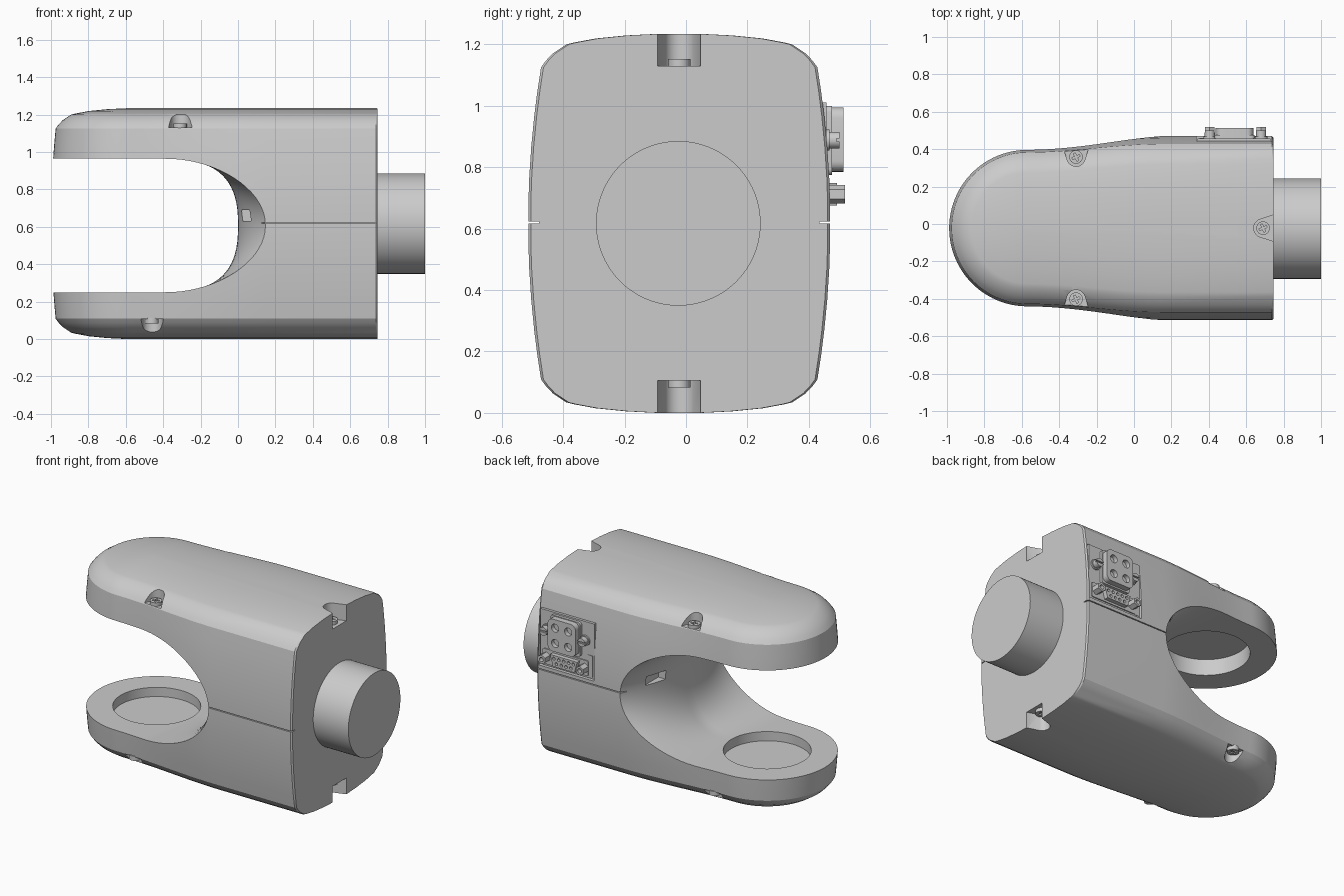
import bpy, bmesh, math
from mathutils import Matrix, Vector

if "Cube" in bpy.data.objects:
    bpy.data.objects.remove(bpy.data.objects["Cube"])

YC, ZC = -0.022, 0.617


def finish(name, bm, angle=25):
    bmesh.ops.recalc_face_normals(bm, faces=bm.faces)
    me = bpy.data.meshes.new(name)
    bm.to_mesh(me)
    bm.free()
    ob = bpy.data.objects.new(name, me)
    bpy.context.collection.objects.link(ob)
    smooth(ob, angle)
    return ob


def smooth(ob, angle=25):
    bpy.ops.object.select_all(action='DESELECT')
    ob.select_set(True)
    bpy.context.view_layer.objects.active = ob
    bpy.ops.object.shade_smooth_by_angle(angle=math.radians(angle))


def loft(name, rings, closed=True):
    bm = bmesh.new()
    vs = [[bm.verts.new(p) for p in r] for r in rings]
    n = len(rings[0])
    for a, b in zip(vs, vs[1:]):
        for i in range(n):
            j = (i + 1) % n
            if closed or j:
                bm.faces.new((a[i], a[j], b[j], b[i]))
    bm.faces.new(vs[0])
    bm.faces.new(vs[-1])
    if not closed:
        bm.faces.new([r[0] for r in vs] + [r[-1] for r in reversed(vs)])
    return finish(name, bm)


def prism(name, pts, z0, z1):
    return loft(name, [[(x, y, z) for x, y in pts] for z in (z0, z1)])


def box(name, lo, hi, bevel=0):
    bm = bmesh.new()
    lo, hi = Vector(lo), Vector(hi)
    bmesh.ops.create_cube(bm, size=1, matrix=Matrix.Translation((lo + hi) / 2)
                          @ Matrix.Diagonal((*(hi - lo), 1)))
    if bevel:  # round the corners that run along y
        es = [e for e in bm.edges if abs((e.verts[0].co - e.verts[1].co).y) > 1e-4]
        bmesh.ops.bevel(bm, geom=es, offset=bevel, segments=5, affect='EDGES', profile=0.5)
    return finish(name, bm)


def cyl(name, c, r, depth, axis='Z', seg=64, r2=None):
    bm = bmesh.new()
    rot = {'X': Matrix.Rotation(math.pi / 2, 4, 'Y'), 'Z': Matrix.Identity(4),
           'Y': Matrix.Rotation(-math.pi / 2, 4, 'X')}[axis]
    bmesh.ops.create_cone(bm, cap_ends=True, segments=seg, radius1=r,
                          radius2=r if r2 is None else r2, depth=depth,
                          matrix=Matrix.Translation(c) @ rot)
    return finish(name, bm)


def cut(ob, *cutters):
    for c in cutters:
        c.hide_render = True
        m = ob.modifiers.new("cut", 'BOOLEAN')
        m.operation, m.object, m.solver = 'DIFFERENCE', c, 'EXACT'
        bpy.context.view_layer.objects.active = ob
        bpy.ops.object.modifier_apply(modifier=m.name)
        bpy.data.objects.remove(c)
    smooth(ob)


# Fork housing: plan outlines stacked in z, offset inwards towards top and bottom
def taper(x):
    t = min(1, max(0, (x + 0.57) / 0.72))
    return t * t * (3 - 2 * t)


def width(x):
    return 0.43 + 0.062 * taper(x)


def outline(z, s):
    k = 0.017 * min(1, s / 0.042)
    half = [(0.747, width(0.7) - s - 0.008), (0.738, width(0.7) - s)]
    half += [(x, width(x) - s + k * (1 - taper(x)))
             for x in [0.15 - 0.06 * i for i in range(12)]]
    r = 0.43 - s + k
    half += [(-0.57 - r * math.sin(a), r * math.cos(a))
             for a in [math.pi / 2 * i / 24 for i in range(25)]]
    pts = half + [(x, -y) for x, y in reversed(half[:-1])]
    return [(x, YC + y, z) for x, y in pts]


levels = [(h, 0.042 * (h / 0.508) ** 2) for h in (0.06, 0.15, 0.25, 0.35, 0.43, 0.508)]
levels += [(0.53, 0.058), (0.553, 0.08), (0.583, 0.125), (0.589, 0.15), (0.602, 0.22),
           (0.612, 0.32), (0.617, 0.42)]
rings = [outline(ZC - h, s) for h, s in reversed(levels)] + [outline(ZC + h, s) for h, s in levels]
housing = loft("fork_housing", rings, closed=False)

# Saddle-shaped mouth of the fork
mouth = []
for i in range(33):
    y = -0.6 + 1.2 * i / 32
    t = abs(y) / 0.48
    tip, x0, n = 0.14 * t * t, -0.33 - 0.07 * t, 2.5 - 0.5 * min(t, 1)
    ring = [(-1.4, YC + y, 0.964)]
    for j in range(37):
        a = math.pi / 2 - math.pi * j / 36
        c, s = max(0, math.cos(a)), math.sin(a)
        ring.append((x0 + (tip - x0) * c ** (2 / n), YC + y,
                     0.607 + 0.357 * math.copysign(abs(s) ** (2 / n), s)))
    mouth.append(ring + [(-1.4, YC + y, 0.25)])
cut(housing, loft("mouth_cutter", mouth))

# Round bearing recesses in both fork plates
cut(housing, cyl("recess_low", (-0.57, YC, 0.29), 0.26, 0.2),
    cyl("recess_high", (-0.57, YC, 0.97), 0.26, 0.2))

# Thin parting groove along both sides
xs = [0.8 - 0.05 * i for i in range(18)]
for side in (1, -1):
    pts = [(x, YC + side * (width(x) - 0.035)) for x in xs]
    pts += [(xs[-1], side * 0.7), (xs[0], side * 0.7)]
    cut(housing, prism("seam_cutter", pts, 0.617, 0.623))

# Small pockets inside the mouth and the recess for the connector panel
for y in (-0.27, 0.27):
    cut(housing, box("pocket_cutter", (-0.2, YC + y - 0.07, 0.63), (0.075, YC + y + 0.07, 0.69)))
cut(housing, box("panel_cutter", (0.335, 0.44, 0.645), (0.735, 0.7, 1.015)))

# Screw with a cross recess
screw = cyl("screw", (0, 0, 0.008), 0.036, 0.03, seg=32)
cut(screw, box("slot_a", (-0.022, -0.005, 0.012), (0.022, 0.005, 0.05)),
    box("slot_b", (-0.005, -0.022, 0.012), (0.005, 0.022, 0.05)))


def notch(x, y, ang, top):
    loc = [(0.05 * math.cos(a), 0.05 * math.sin(a))
           for a in [math.radians(115 + 13 * i) for i in range(11)]]
    loc += [(0.055, -0.07), (0.3, -0.07), (0.3, 0.07), (0.055, 0.07)]
    c, s = math.cos(ang), math.sin(ang)
    pts = [(x + u * c - v * s, YC + y + u * s + v * c) for u, v in loc]
    cut(housing, prism("notch_cutter", pts, *((1.13, 1.4) if top else (-0.2, 0.106))))
    ob = screw.copy()
    ob.name = "housing_screw"
    ob.location = (x, YC + y, 1.13 if top else 0.106)
    ob.rotation_euler = (0 if top else math.pi, 0, 0.4)
    bpy.context.collection.objects.link(ob)


# Screw notches: two at the fork sides, one at the rear, top and bottom
for top, x in ((True, -0.31), (False, -0.46)):
    notch(x, 0.38, math.pi / 2, top)
    notch(x, -0.38, -math.pi / 2, top)
    notch(0.69, 0, 0, top)

# Rear shaft
cyl("rear_shaft", (0.87, YC - 0.003, ZC), 0.268, 0.26, 'X', 96)

# Connector panel
box("connector_panel", (0.34, 0.43, 0.65), (0.73, 0.457, 1.01))
box("label_plate", (0.35, 0.45, 0.66), (0.385, 0.46, 0.8))

# Square four-hole connector
box("square_connector_flange", (0.43, 0.45, 0.775), (0.645, 0.475, 1.0), 0.02)
block = box("square_connector", (0.437, 0.45, 0.785), (0.638, 0.513, 0.995), 0.035)
cut(block, *[cyl("hole", (0.5375 + dx, 0.515, 0.89 + dz), 0.026, 0.06, 'Y', 32)
             for dx in (-0.047, 0.047) for dz in (-0.05, 0.05)])

# Small multi-pin connector with a trapezoid face
face = [(0.44, 0.748), (0.635, 0.748), (0.615, 0.675), (0.46, 0.675)]
pins = loft("pin_connector", [[(x, y, z) for x, z in face] for y in (0.45, 0.492)])
cut(pins, *[cyl("pin_hole", (0.5375 + dx, 0.5, z), 0.01, 0.05, 'Y', 12)
            for z, row in ((0.727, (-0.07, -0.035, 0, 0.035, 0.07)),
                           (0.696, (-0.052, -0.017, 0.017, 0.052))) for dx in row])
box("pin_connector_flange", (0.38, 0.45, 0.662), (0.71, 0.464, 0.76), 0.01)

# Hex standoffs and panel screws on both sides
for x in (0.405, 0.68):
    post = cyl("hex_standoff", (x, 0.485, 0.712), 0.03, 0.065, 'Y', 6)
    cut(post, cyl("bore", (x, 0.52, 0.712), 0.014, 0.06, 'Y', 20))
    cyl("panel_screw_washer", (x, 0.46, 0.888), 0.034, 0.015, 'Y', 32)
    head = cyl("panel_screw", (x, 0.475, 0.888), 0.027, 0.05, 'Y', 32)
    cut(head, box("slot", (x - 0.03, 0.49, 0.883), (x + 0.03, 0.52, 0.893)))

bpy.data.objects.remove(screw)
